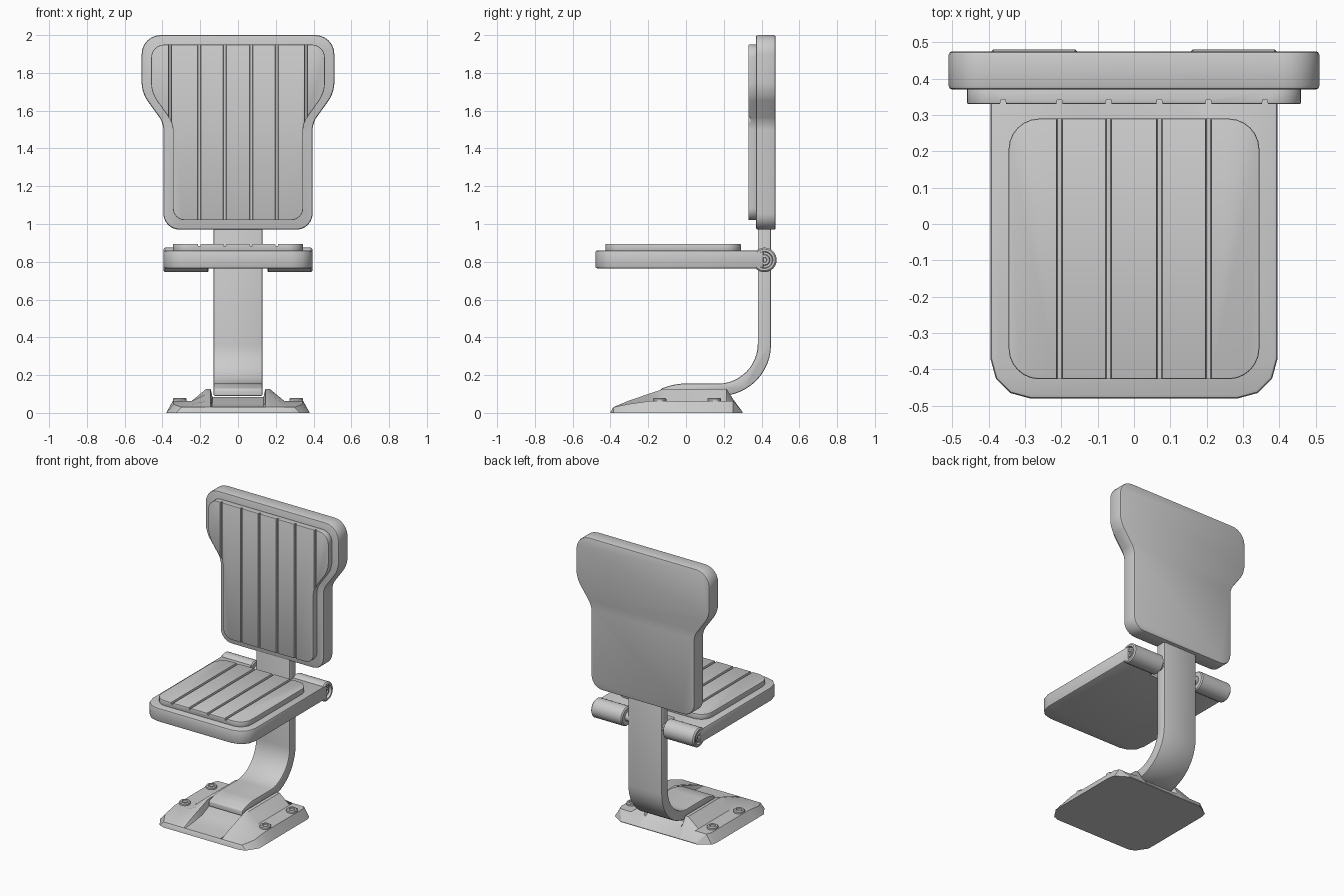
import bpy, bmesh, math
from mathutils import Vector

if "Cube" in bpy.data.objects:
    bpy.data.objects.remove(bpy.data.objects["Cube"])

AXES = {'x': lambda u, v, d: (d, u, v),
        'y': lambda u, v, d: (u, d, v),
        'z': lambda u, v, d: (u, v, d)}


def finish(name, bm, bevel=0):
    bmesh.ops.recalc_face_normals(bm, faces=bm.faces)
    me = bpy.data.meshes.new(name)
    bm.to_mesh(me)
    bm.free()
    ob = bpy.data.objects.new(name, me)
    bpy.context.collection.objects.link(ob)
    activate(ob)
    if bevel:
        m = ob.modifiers.new("bevel", 'BEVEL')
        m.width, m.segments, m.angle_limit = bevel, 2, math.radians(40)
        bpy.ops.object.modifier_apply(modifier=m.name)
    bpy.ops.object.shade_smooth_by_angle(angle=math.radians(30))
    return ob


def activate(ob):
    bpy.ops.object.select_all(action='DESELECT')
    ob.select_set(True)
    bpy.context.view_layer.objects.active = ob


def rounded(corners, seg=6):
    """Outline from (u, v, cut) corners, each rounded over the length cut."""
    out, n = [], len(corners)
    for i, (u, v, cut) in enumerate(corners):
        p = Vector((u, v))
        if not cut:
            out.append(p)
            continue
        a = p + (Vector(corners[i - 1][:2]) - p).normalized() * cut
        b = p + (Vector(corners[(i + 1) % n][:2]) - p).normalized() * cut
        c, d = a.lerp(p, .55), b.lerp(p, .55)
        for k in range(seg + 1):
            t = k / seg
            s = 1 - t
            out.append(a * s**3 + c * 3 * s * s * t + d * 3 * s * t * t + b * t**3)
    return out


def mirrored(half):
    return half + [(-u, v, r) for u, v, r in reversed(half)]


def prism(name, outlines, axis, spans, bevel=0):
    bm = bmesh.new()
    for pts, (lo, hi) in zip(outlines, spans):
        f = bm.faces.new([bm.verts.new(AXES[axis](p[0], p[1], lo)) for p in pts])
        new = bmesh.ops.extrude_face_region(bm, geom=[f])['geom']
        bmesh.ops.translate(bm, vec=AXES[axis](0, 0, hi - lo),
                            verts=[g for g in new if isinstance(g, bmesh.types.BMVert)])
    return finish(name, bm, bevel)


def lathe(name, profile, axis, centre, seg=32, flip=1):
    """Spin (distance, radius) points around an axis."""
    bm = bmesh.new()
    rings = []
    for d, r in profile:
        rings.append([bm.verts.new(AXES[axis](centre[0] + r * math.cos(2 * math.pi * k / seg),
                                              centre[1] + r * math.sin(2 * math.pi * k / seg),
                                              d * flip)) for k in range(seg)])
    for a, b in zip(rings, rings[1:]):
        for k in range(seg):
            j = (k + 1) % seg
            bm.faces.new((a[k], a[j], b[j], b[k]))
    bm.faces.new(rings[0])
    bm.faces.new(rings[-1])
    return finish(name, bm)


def cut(ob, cutter):
    activate(ob)
    m = ob.modifiers.new("grooves", 'BOOLEAN')
    m.operation, m.solver, m.object = 'DIFFERENCE', 'EXACT', cutter
    bpy.ops.object.modifier_apply(modifier=m.name)
    bpy.data.objects.remove(cutter)
    bpy.ops.object.shade_smooth_by_angle(angle=math.radians(30))


def groove(x, face, into):
    return [(x - .011, face - into), (x + .011, face - into),
            (x + .006, face + into), (x - .006, face + into)]


# Backrest shell and its cushion
def back_outline(o):
    return rounded(mirrored([(.395 - o, .97 + o, .085 - o * .4), (.395 - o, 1.535, .035),
                             (.51 - o, 1.695, .05), (.51 - o, 2 - o, .1 - o * .6)]))


prism("backrest", [back_outline(0)], 'y', [(.37, .475)], .01)
back_pad = prism("backrest_cushion", [back_outline(.05)], 'y', [(.33, .375)], .005)
xs = [-.36, -.205, -.07, .07, .205, .36]
cut(back_pad, prism("back_cutter", [groove(x, .33, .012) for x in xs], 'z',
                    [(1.5 if abs(x) > .3 else .98, 1.98) for x in xs]))

# Seat slab with a notch for the post, and its cushion
seat_half = [(.395, -.48, .11), (.395, .41, 0), (.155, .41, 0), (.155, .345, 0)]
seat_shape = rounded(mirrored(seat_half), 3)
prism("seat", [seat_shape], 'z', [(.765, .86)], .01)
pad = rounded(mirrored([(.345, -.427, .085), (.345, .29, .085)]))
seat_pad = prism("seat_cushion", [pad], 'z', [(.855, .895)], .005)
xs = xs[1:5]
slots = [[(u, v) for u, v in groove(x, .895, -.012)] for x in xs]
cut(seat_pad, prism("seat_cutter", slots, 'y', [(-.45, .31)] * 4))

# Hinge barrels with recessed bolt ends, and the pin through the post
barrel = [(.155, .058), (.162, .065), (.387, .065), (.395, .057), (.395, .045),
          (.378, .041), (.378, .03), (.389, .026), (.389, .014), (.38, .012)]
for side, s in (("right", 1), ("left", -1)):
    lathe("hinge_barrel_" + side, barrel, 'x', (.415, .81), flip=s)
lathe("hinge_pin", [(-.2, .03), (.2, .03)], 'x', (.415, .81))

# Curved flat post
post = rounded([(.45, 1.15, 0), (.45, .09, .27), (-.14, .09, 0), (-.135, .128, .01),
                (-.05, .155, .04), (.38, .155, .21), (.38, 1.15, 0)], 12)
prism("post", [post], 'x', [(-.13, .13)], .008)

# Base plate lofted front to back: y, foot x, wing x, wing z, ridge z, channel z
stations = [(-.40, .29, .285, .004, .004, .004), (-.385, .33, .30, .03, .03, .03),
            (-.31, .38, .34, .046, .062, .036), (-.20, .38, .345, .062, .10, .05),
            (-.12, .38, .345, .063, .127, .085), (.215, .38, .345, .063, .127, .085),
            (.25, .37, .33, .063, .072, .06), (.30, .29, .285, .004, .004, .004)]
bm = bmesh.new()
rows = []
for y, xf, xw, zw, zr, zc in stations:
    half = [(xf, 0), (xw, zw), (.245, zw), (.168, zr), (.145, zr), (.135, zc)]
    row = half + [(-x, z) for x, z in reversed(half)]
    rows.append([bm.verts.new((x, y, z)) for x, z in row])
for a, b in zip(rows, rows[1:]):
    for k in range(len(a)):
        j = (k + 1) % len(a)
        bm.faces.new((a[k], a[j], b[j], b[k]))
bm.faces.new(rows[0])
bm.faces.new(rows[-1])
finish("base_plate", bm)

# Four floor bolts
bolt = [(.05, .036), (.074, .036), (.08, .03), (.08, .019), (.073, .017)]
for x in (-.308, .308):
    for y in (-.14, .15):
        lathe("floor_bolt", bolt, 'z', (x, y), 20)
